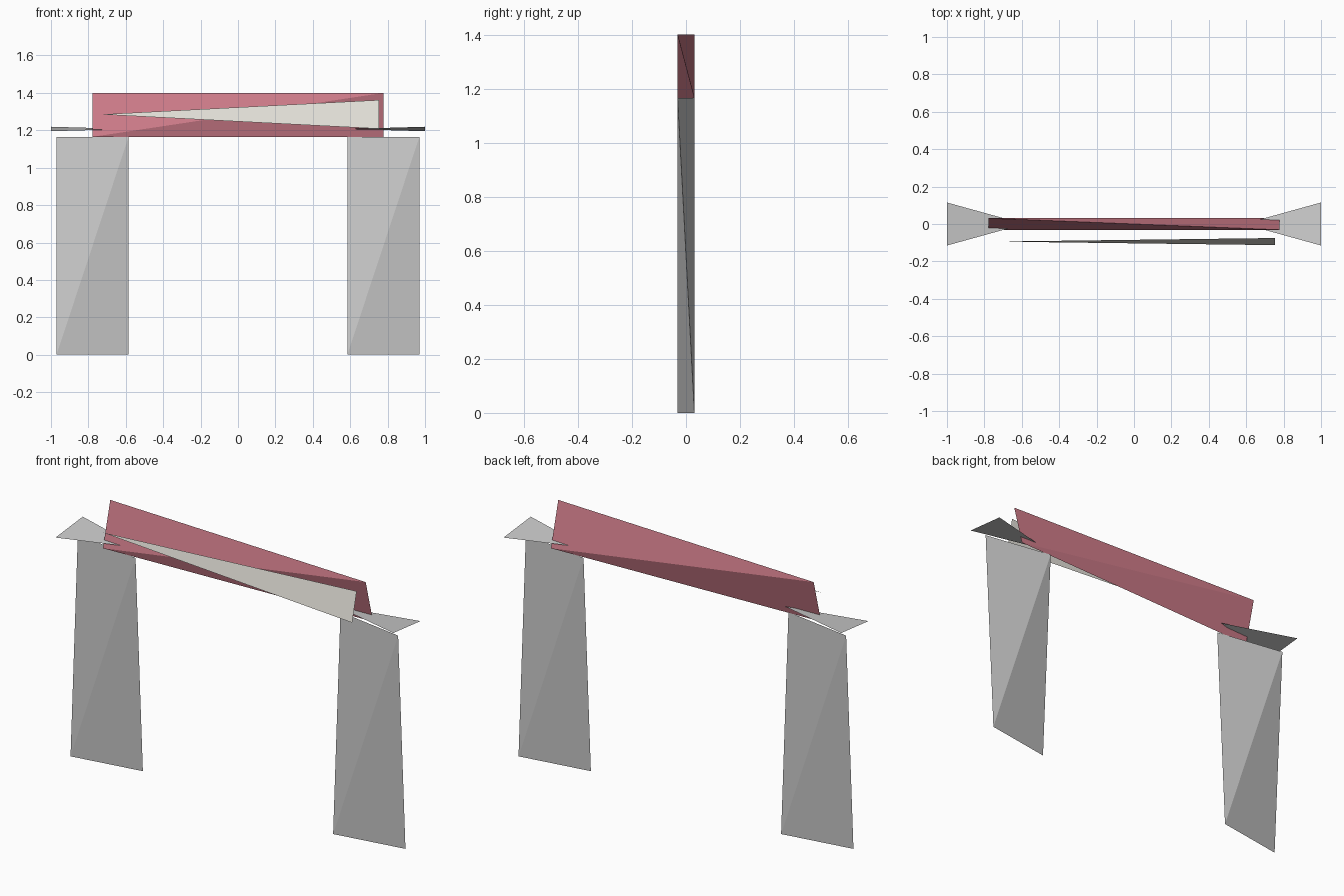
import bpy
import bmesh
from mathutils import Matrix

if "Cube" in bpy.data.objects:
    bpy.data.objects.remove(bpy.data.objects["Cube"])


def material(name, rgb):
    mat = bpy.data.materials.new(name)
    mat.diffuse_color = (*rgb, 1.0)
    mat.use_nodes = True
    mat.node_tree.nodes["Principled BSDF"].inputs["Base Color"].default_value = mat.diffuse_color
    return mat


def build(name, verts, faces, mat=None):
    bm = bmesh.new()
    vs = [bm.verts.new(v) for v in verts]
    for f in faces:
        bm.faces.new([vs[i] for i in f])
    if len(faces) > 1:
        bmesh.ops.recalc_face_normals(bm, faces=bm.faces)
    mesh = bpy.data.meshes.new(name)
    bm.to_mesh(mesh)
    bm.free()
    if mat:
        mesh.materials.append(mat)
    obj = bpy.data.objects.new(name, mesh)
    bpy.context.collection.objects.link(obj)
    return obj


def wedge(name, x0, x1, z0, z1, half=0.031, mat=None):
    """Four-sided wedge spanning alternate corners of a box."""
    verts = [(x0, -half, z0), (x1, -half, z1), (x1, half, z0), (x0, half, z1)]
    return build(name, verts, [(0, 1, 2), (0, 1, 3), (0, 2, 3), (1, 2, 3)], mat)


red = material("red", (0.62, 0.2, 0.25))
cream = material("cream", (0.78, 0.76, 0.7))

# Posts
wedge("left_post", -0.97, -0.585, 0, 1.165)
wedge("right_post", 0.585, 0.97, 0, 1.165)

# Cross beam
wedge("cross_beam", -0.778, 0.778, 1.165, 1.4, mat=red)

# Thin end blades, the right one turned half round from the left
blade = [(-1, -0.115, 1.195), (-0.585, 0, 1.207), (-1, 0.115, 1.219)]
build("left_blade", blade, [(0, 1, 2)])
right = build("right_blade", blade, [(0, 1, 2)])
right.data.transform(Matrix.Rotation(3.14159265, 4, 'Z'))

# Tapering front panel
build("front_panel",
      [(-0.735, -0.094, 1.285), (0.755, -0.113, 1.208), (0.755, -0.075, 1.362)],
      [(0, 1, 2)], cream)
